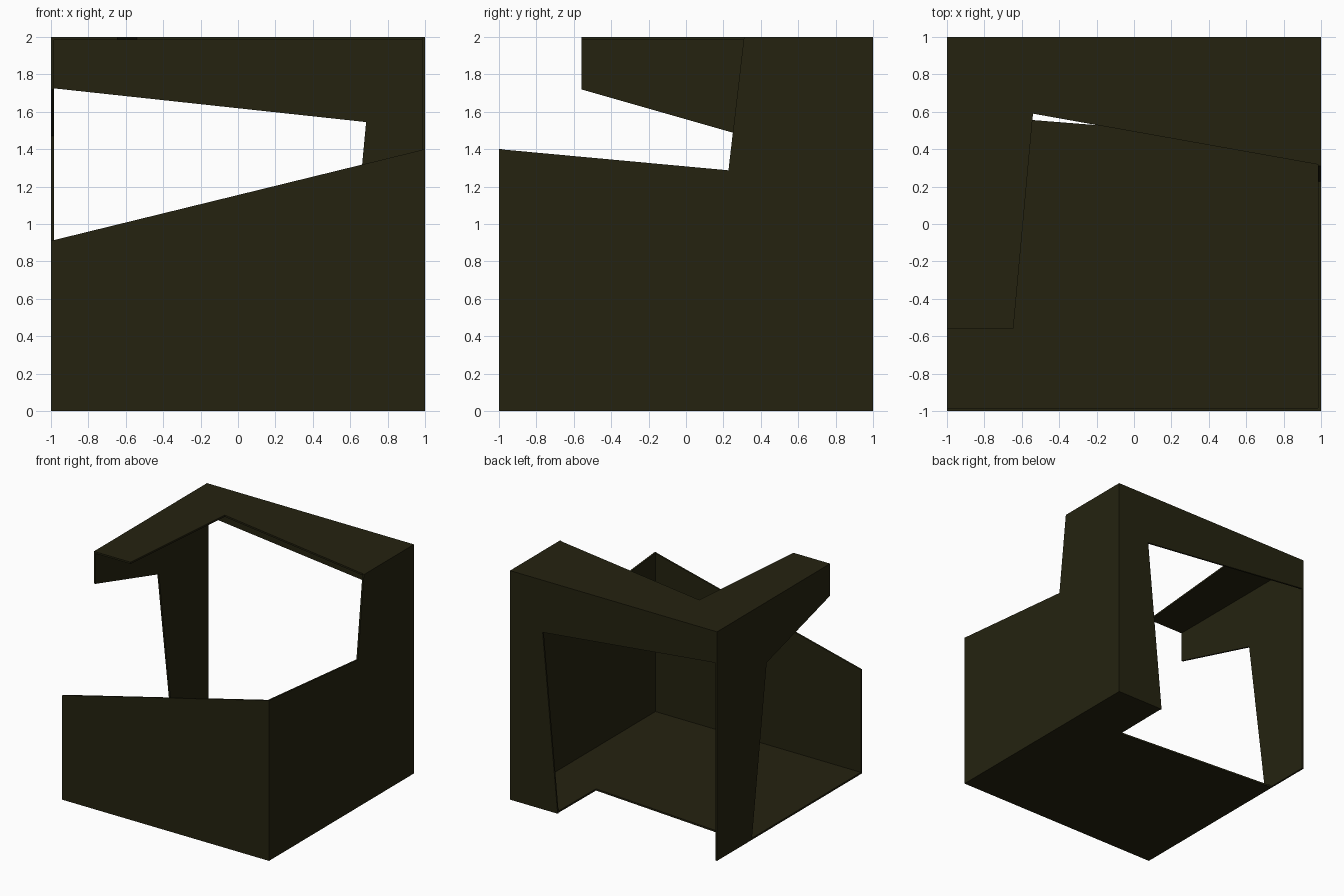
import bpy, bmesh
from mathutils import Vector

if "Cube" in bpy.data.objects:
    bpy.data.objects.remove(bpy.data.objects["Cube"])

T = 0.015  # sheet thickness

mat = bpy.data.materials.new("dark olive")
mat.diffuse_color = (0.018, 0.0165, 0.005, 1)
mat.use_nodes = True
mat.node_tree.nodes["Principled BSDF"].inputs["Base Color"].default_value = mat.diffuse_color


def panel(name, outline, place, inward):
    """Flat sheet: outline mapped onto an outer cube side, thickened inward."""
    bm = bmesh.new()
    face = bm.faces.new([bm.verts.new(place(a, b)) for a, b in outline])
    ext = bmesh.ops.extrude_face_region(bm, geom=[face], use_keep_orig=True)
    moved = [v for v in ext["geom"] if isinstance(v, bmesh.types.BMVert)]
    bmesh.ops.translate(bm, verts=moved, vec=Vector(inward) * T)
    bmesh.ops.recalc_face_normals(bm, faces=bm.faces)
    me = bpy.data.meshes.new(name)
    bm.to_mesh(me)
    bm.free()
    me.materials.append(mat)
    obj = bpy.data.objects.new(name, me)
    bpy.context.collection.objects.link(obj)


# Low front wall with sloping top (x, z)
panel("front_wall", [(-1, 0), (1, 0), (1, 1.40), (-1, 0.91)],
      lambda x, z: (x, -1, z), (0, 1, 0))

# L-shaped right wall (y, z)
panel("right_wall", [(-1, 0), (1, 0), (1, 2), (0.31, 2), (0.227, 1.287), (-1, 1.40)],
      lambda y, z: (1, y, z), (-1, 0, 0))

# Left wall: upright at the back with an arm reaching forward (y, z)
panel("left_wall", [(1, 0), (1, 2), (-0.56, 2), (-0.56, 1.72), (0.315, 1.47), (0.52, 0)],
      lambda y, z: (-1, y, z), (1, 0, 0))

# Back wall: upright on the right with a beam across the top (x, z)
panel("back_wall", [(1, 0), (1, 2), (-1, 2), (-1, 1.727), (0.685, 1.545), (0.54, 0)],
      lambda x, z: (x, 1, z), (0, -1, 0))

# Floor with a notch at the back left (x, y)
panel("floor", [(-1, -1), (1, -1), (1, 1), (0.545, 1), (0.54, 0.47), (-1, 0.592)],
      lambda x, y: (x, y, 0), (0, 0, 1))

# L-shaped roof (x, y)
panel("roof", [(1, 1), (-1, 1), (-1, -0.56), (-0.645, -0.56), (-0.54, 0.59), (1, 0.315)],
      lambda x, y: (x, y, 2), (0, 0, -1))
